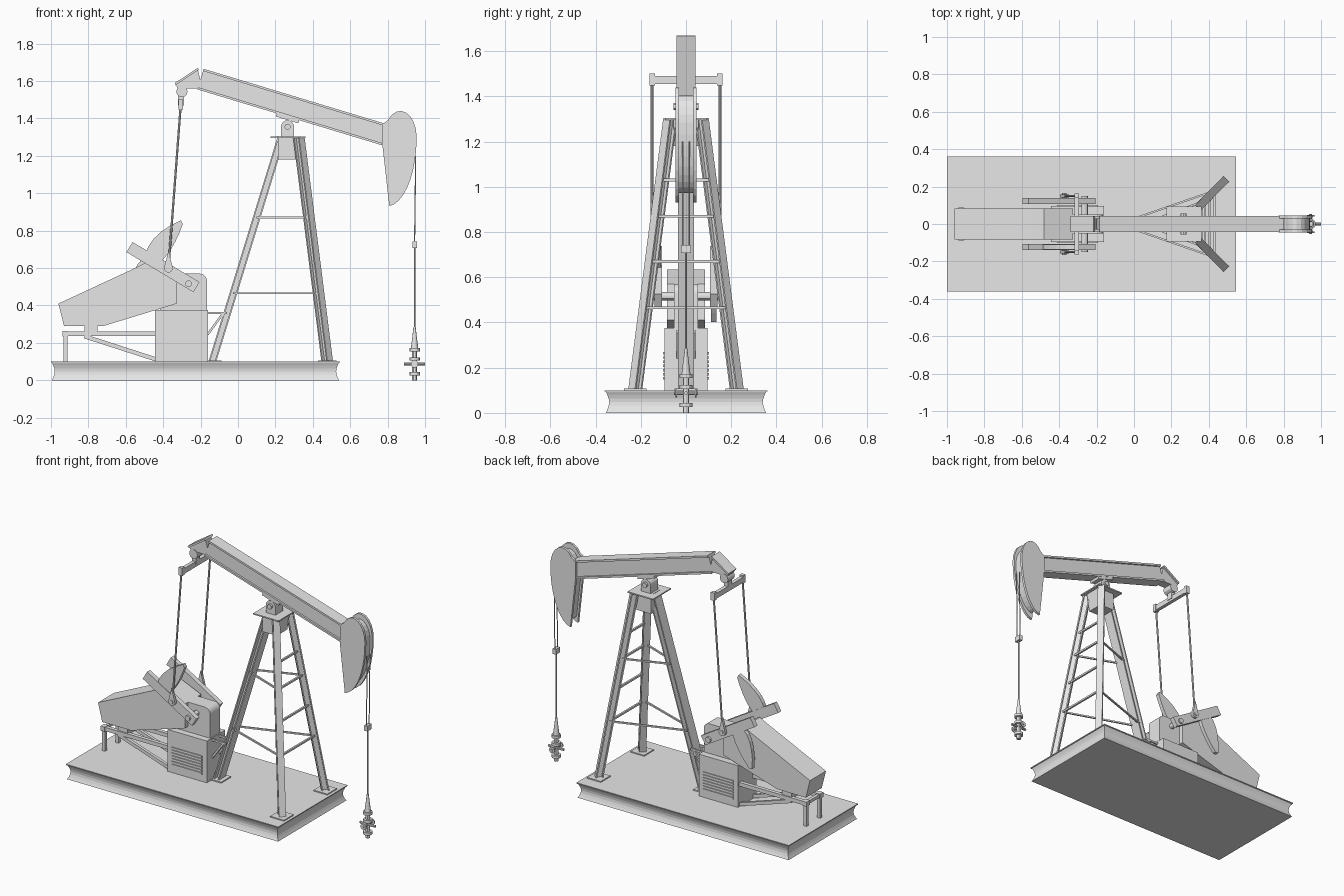
import bpy, bmesh, math
from mathutils import Vector

cube = bpy.data.objects.get("Cube")
if cube:
    bpy.data.objects.remove(cube, do_unlink=True)

SIDES = (-1, 1)
ACROSS = Vector((0, 1, 0))
grey = bpy.data.materials.new("light_grey")
grey.use_nodes = True
grey.diffuse_color = (.8, .8, .8, 1)
grey.node_tree.nodes["Principled BSDF"].inputs["Base Color"].default_value = grey.diffuse_color


def at(x, z, y=0):
    return Vector((x, y, z))


def loft(name, rings, smooth=False):
    """Skin a list of matching rings and cap both ends."""
    bm = bmesh.new()
    loops = [[bm.verts.new(point) for point in ring] for ring in rings]
    for lower, upper in zip(loops, loops[1:]):
        for i in range(len(lower)):
            bm.faces.new((lower[i - 1], lower[i], upper[i], upper[i - 1]))
    bm.faces.new(loops[0])
    bm.faces.new(loops[-1])
    bmesh.ops.recalc_face_normals(bm, faces=bm.faces)
    mesh = bpy.data.meshes.new(name)
    bm.to_mesh(mesh)
    bm.free()
    mesh.materials.append(grey)
    part = bpy.data.objects.new(name, mesh)
    bpy.context.collection.objects.link(part)
    if smooth:
        bpy.ops.object.select_all(action='DESELECT')
        part.select_set(True)
        bpy.context.view_layer.objects.active = part
        bpy.ops.object.shade_smooth_by_angle()


def plate(name, outline, thickness, y=0):
    """Side outline in x and z, given thickness around a y position."""
    loft(name, [[at(x, z, y + side * thickness / 2) for x, z in outline] for side in SIDES])


def box(name, left, right, low, high, width, y=0):
    plate(name, [(left, low), (right, low), (right, high), (left, high)], width, y)


def sweep(name, section, start, end, side=ACROSS, smooth=False):
    """Run a section from start to end; its first axis follows side."""
    along = (end - start).normalized()
    wide = (side - along * side.dot(along)).normalized()
    deep = along.cross(wide)
    loft(name, [[p + wide * u + deep * v for u, v in section] for p in (start, end)], smooth)


def bar(name, start, end, width, depth, side=ACROSS):
    u, v = width / 2, depth / 2
    sweep(name, [(-u, -v), (u, -v), (u, v), (-u, v)], start, end, side)


def girder(name, start, end, width, depth, web, flange, side=ACROSS):
    u, v, w, f = width / 2, depth / 2, web / 2, depth / 2 - flange
    right = [(u, v), (u, f), (w, f), (w, -f), (u, -f), (u, -v)]
    sweep(name, right + [(-a, b) for a, b in reversed(right)], start, end, side)


def arc(centre_x, centre_z, radius_x, radius_z, start, end, steps=8):
    turns = [math.radians(start + (end - start) * i / steps) for i in range(steps + 1)]
    return [(centre_x + radius_x * math.cos(t), centre_z + radius_z * math.sin(t)) for t in turns]


def rod(name, start, end, radius, sides=8):
    helper_axis = Vector((1, 0, 0)) if abs((end - start).y) > abs((end - start).z) else ACROSS
    sweep(name, arc(0, 0, radius, radius, 0, 360, sides)[:-1], start, end, helper_axis, True)


def curve(start, control, end, steps=6):
    """Points along a quadratic curve."""
    a, b, c = Vector(start), Vector(control), Vector(end)
    return [a.lerp(b, t).lerp(b.lerp(c, t), t) for t in (i / steps for i in range(steps + 1))]


# base: hollow channel sides under a thin deck
deck_left, deck_right, deck_side, deck_top = -1, .545, .36, .1
rings = []
for i in range(7):
    inset = .005 + .015 * math.sin(math.pi * i / 6)
    left, right, side = deck_left + inset, deck_right - inset, deck_side - inset
    rings.append([at(x, i * .095 / 6, y) for x, y in
                  ((left, -side), (right, -side), (right, side), (left, side))])
loft("base_channel", rings)
box("base_deck", deck_left, deck_right, .094, deck_top, deck_side * 2)

# three-legged tower
tower_top = 1.3


def front_leg(z):
    return at(-.137, deck_top).lerp(at(.232, tower_top), (z - deck_top) / (tower_top - deck_top))


def rear_leg(z, side):
    foot, head = at(.477, deck_top, side * .225), at(.325, tower_top, side * .07)
    return foot.lerp(head, (z - deck_top) / (tower_top - deck_top))


def foot_plate(name, centre):
    box(name, centre.x - .05, centre.x + .05, deck_top, deck_top + .007, .1, centre.y)


girder("tower_front_leg", front_leg(deck_top), front_leg(tower_top), .07, .04, .01, .008)
foot_plate("front_foot_plate", front_leg(deck_top))
for side in SIDES:
    foot = rear_leg(deck_top, side)
    girder("tower_rear_leg", foot, rear_leg(tower_top, side), .042, .045, .01, .008, Vector((1, -side, 0)))
    foot_plate("rear_foot_plate", foot)
    for z in (.465, .87):
        bar("tower_brace", front_leg(z) + ACROSS * side * .02, rear_leg(z, side), .01, .01)
for z in (.465, .67, .87, 1.03):
    bar("tower_rung", rear_leg(z, -1), rear_leg(z, 1), .012, .012, Vector((1, 0, 0)))

# tower head and saddle bearing
plate("tower_gusset", [(.215, 1.18), (.32, 1.18), (.34, tower_top), (.215, tower_top)], .11)
box("tower_top_plate", .175, .36, tower_top - .004, tower_top + .004, .186)
saddle_x = .265
plate("saddle_bearing", [(.3, tower_top)] + arc(saddle_x, 1.355, .035, .035, 0, 180) + [(.23, tower_top)], .08)
rod("saddle_pin", at(saddle_x, 1.355, -.055), at(saddle_x, 1.355, .055), .016, 12)
bar("saddle_plate", at(.205, 1.42), at(.325, 1.384), .08, .02)

# walking beam and its bent tail
girder("walking_beam", at(-.2, 1.61), at(.785, 1.312), .084, .115, .06, .012)
plate("beam_tail", [(-.335, 1.58), (-.215, 1.66), (-.19, 1.56), (-.32, 1.56)], .06)
bar("tail_top_flange", at(-.335, 1.584), at(-.212, 1.665), .084, .012)
tail_x, tail_z = -.3, 1.543
rod("tail_bearing", at(tail_x, tail_z, -.035), at(tail_x, tail_z, .035), .03, 12)
box("equalizer_hanger", -.32, -.29, 1.47, tail_z, .04)
box("equalizer_bar", -.318, -.294, 1.455, 1.49, .3)

# horse head: two cheeks around a recessed core
head = arc(.795, 1.3, .16, .37, -85, -10) + arc(.868, 1.3, .087, .14, 0, 140) + [(.773, 1.37), (.773, 1.25)]
for side in SIDES:
    plate("head_cheek", head, .016, side * .038)
middle = Vector((.86, 1.2))
plate("head_core", [middle.lerp(Vector(point), .85) for point in head], .062)

# cranks, counterweights and pitman arms
crank_high, crank_low = at(-.58, .712), at(-.222, .498)
crank_axis = (crank_low - crank_high).normalized()
fin = curve((-.5, .63), (-.5, .77), (-.305, .855)) + curve((-.295, .835), (-.35, .68), (-.43, .62))


def across_crank(point):
    offset = at(*point) - crank_high
    mirrored = crank_high + 2 * crank_axis * offset.dot(crank_axis) - offset
    return mirrored.x, mirrored.z


shaft, wrist, joint = at(-.264, .516), at(-.372, .6), at(-.306, 1.475)
for side in SIDES:
    crank_y, arm_y = ACROSS * side * .123, ACROSS * side * .15
    bar("crank", crank_high + crank_y, crank_low + crank_y, .032, .063)
    plate("counterweight", fin if side < 0 else [across_crank(p) for p in fin], .026, crank_y.y)
    rod("pitman_arm", joint + arm_y, wrist + arm_y, .006)
    box("pitman_joint", joint.x - .013, joint.x + .013, joint.z - .026, joint.z + .026, .024, arm_y.y)
    plate("pitman_foot", [(wrist.x, .69)] + arc(wrist.x, wrist.z, .024, .024, 0, -180), .018, arm_y.y)
    rod("crank_pin", wrist + crank_y, wrist + arm_y * 1.1, .012)
    rod("crank_hub", shaft, shaft + arm_y, .018, 12)

# belt housing and gearbox
plate("belt_housing", [(-.96, .41), (-.55, .6), (-.48, .635), (-.327, .57), (-.327, .41), (-.72, .29), (-.93, .29)], .166)
plate("gearbox", [(-.42, .37), (-.166, .37)] + arc(-.206, .53, .04, .04, 0, 90) + [(-.36, .57)], .104)

# engine cabinet with louvres on both sides
box("engine_cabinet", -.445, -.16, deck_top, .375, .19)
for side in SIDES:
    for i in range(7):
        low = .147 + i * .0185
        box("louvre", -.413, -.193, low, low + .011, .008, side * .097)

# frame carrying the housing, and brackets towards the tower
frame_left, frame_right, rail_z = -.923, -.44, .248
for side in SIDES:
    y = side * .07
    bar("frame_rail", at(frame_left, rail_z, y), at(frame_right, rail_z, y), .025, .025)
    bar("frame_post", at(frame_left, deck_top, y), at(frame_left, rail_z, y), .02, .022)
    box("frame_cap", frame_left - .015, frame_left + .015, rail_z - .015, rail_z + .015, .036, y)
    bar("frame_diagonal", at(-.82, .235, y), at(frame_right, .112, y), .02, .022)
    bar("bracket_arm", at(-.165, .36, y / 2), at(-.06, .36, y / 2), .012, .012)
    bar("bracket_strut", at(-.08, .358, y / 2), at(-.162, .245, y / 2), .012, .012)
box("frame_cross_bar", frame_left - .01, frame_left + .01, rail_z - .01, rail_z + .01, .14)
box("housing_pad", -.82, -.75, rail_z, .295, .15)

# hanging cables, clamp and polished rod
well_x, clamp_z = .944, .725
for side in SIDES:
    rod("cable", at(.95, 1.2, side * .014), at(well_x, clamp_z, side * .014), .003)
box("cable_clamp", well_x - .012, well_x + .012, clamp_z - .017, clamp_z + .017, .044)
rod("polished_rod", at(well_x, .25), at(well_x, clamp_z), .004)

# wellhead: column, flanges, tapered stuffing box and side pipes
rod("wellhead_column", at(well_x, 0), at(well_x, .18), .014, 12)
for z in (.025, .105, .155):
    rod("wellhead_flange", at(well_x, z), at(well_x, z + .018), .028, 12)
loft("stuffing_box", [[at(x, z, y) for x, y in arc(well_x, 0, radius, radius, 0, 330, 11)]
                      for radius, z in ((.02, .17), (.011, .24), (.006, .285))], True)
pipe_z = .087
rod("wellhead_pipe", at(well_x - .056, pipe_z), at(1, pipe_z), .008)
rod("wellhead_cross_pipe", at(well_x, pipe_z, -.053), at(well_x, pipe_z, .053), .008)
for side in SIDES:
    rod("valve_wheel", at(well_x, pipe_z, side * .04), at(well_x, pipe_z, side * .047), .02, 12)
